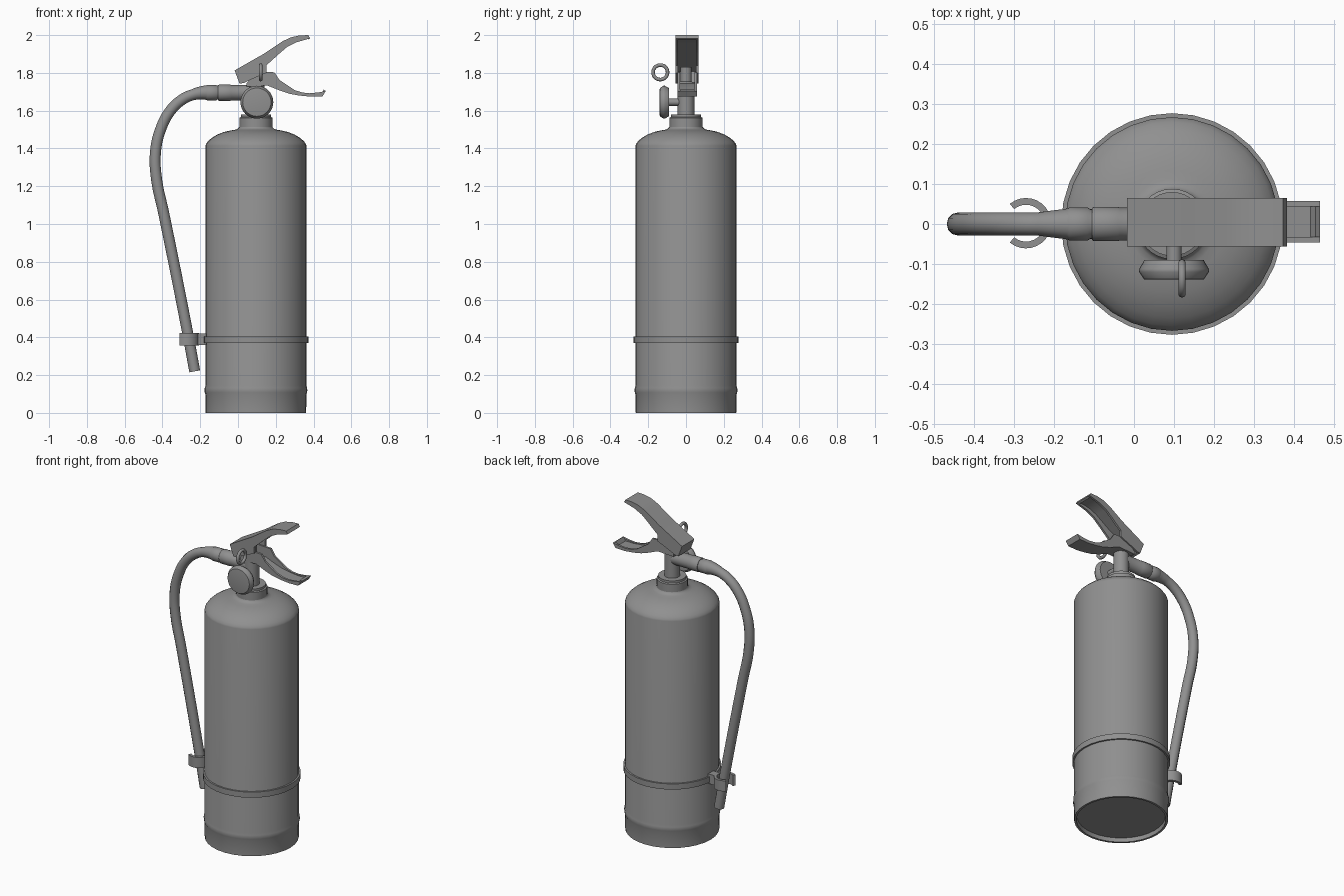
import bpy, bmesh
from math import cos, sin, pi, radians
from mathutils import Vector, Matrix

if "Cube" in bpy.data.objects:
    bpy.data.objects.remove(bpy.data.objects["Cube"])

CX = 0.095  # cylinder axis


def finish(name, bm):
    bmesh.ops.recalc_face_normals(bm, faces=bm.faces)
    me = bpy.data.meshes.new(name)
    bm.to_mesh(me)
    bm.free()
    ob = bpy.data.objects.new(name, me)
    bpy.context.collection.objects.link(ob)
    return ob


def lathe(name, prof, matrix, segs=32, closed=False):
    """Revolve (radius, height) points about local z."""
    bm = bmesh.new()
    vs = [bm.verts.new((r, 0, z)) for r, z in prof]
    pairs = list(zip(vs, vs[1:])) + ([(vs[-1], vs[0])] if closed else [])
    edges = [bm.edges.new(p) for p in pairs]
    bmesh.ops.spin(bm, geom=vs + edges, cent=(0, 0, 0), axis=(0, 0, 1),
                   angle=2 * pi, steps=segs, use_merge=True)
    bmesh.ops.remove_doubles(bm, verts=bm.verts, dist=1e-5)
    bmesh.ops.transform(bm, matrix=matrix, verts=bm.verts)
    return finish(name, bm)


def prism(bm, pts, y0, y1):
    """Extrude an x-z outline along y."""
    f = bm.faces.new([bm.verts.new((x, y0, z)) for x, z in pts])
    ext = bmesh.ops.extrude_face_region(bm, geom=[f])
    vs = [v for v in ext["geom"] if isinstance(v, bmesh.types.BMVert)]
    bmesh.ops.translate(bm, vec=(0, y1 - y0, 0), verts=vs)


def channel(name, web, rest, y0, y1, t=0.013):
    """Folded sheet lever: two side walls plus a web following one edge."""
    bm = bmesh.new()
    prism(bm, web + rest, y0, y0 + t)
    prism(bm, web + rest, y1 - t, y1)
    pts = [Vector(p) for p in web]
    inner = []
    for i, p in enumerate(pts):
        ds = [(b - a).normalized() for a, b in zip(pts[max(i - 1, 0):i + 1], pts[i:i + 1])]
        if i < len(pts) - 1:
            ds.append((pts[i + 1] - p).normalized())
        d = sum(ds, Vector((0, 0))).normalized()
        inner.append(p + Vector((-d.y, d.x)) * t)
    prism(bm, web + [tuple(p) for p in reversed(inner)], y0 + t, y1 - t)
    return finish(name, bm)


def at(x, y, z, axis="Z"):
    rot = {"Z": Matrix(), "X": Matrix.Rotation(pi / 2, 4, "Y"),
           "Y": Matrix.Rotation(pi / 2, 4, "X")}[axis]
    return Matrix.Translation((x, y, z)) @ rot


# Tank with recessed base, low bead and domed shoulder
lathe("tank", [(0, .025), (.25, .025), (.253, 0), (.266, 0), (.267, .095), (.271, .108),
               (.272, .12), (.271, .132), (.267, .145), (.267, 1.415), (.264, 1.424),
               (.255, 1.437), (.235, 1.455), (.205, 1.473), (.17, 1.487), (.135, 1.495),
               (.112, 1.499), (.097, 1.504), (.088, 1.513), (.086, 1.53), (0, 1.53)],
      at(CX, 0, 0))

# Strap band
lathe("strap_band", [(.262, .37), (.277, .37), (.277, .405), (.262, .405)],
      at(CX, 0, 0), closed=True)

# Collar nut and valve body
lathe("collar", [(0, 1.51), (.088, 1.51), (.088, 1.562), (.08, 1.566), (.08, 1.58), (0, 1.58)],
      at(CX, 0, 0))
lathe("valve_body", [(0, 1.57), (.044, 1.57), (.044, 1.745), (.03, 1.755), (.03, 1.83), (0, 1.83)],
      at(CX, 0, 0))

# Outlet pipe and hose ferrule
lathe("outlet", [(0, -.105), (.04, -.105), (.043, -.1), (.043, -.04), (.041, -.036),
                 (.041, CX), (0, CX)], at(0, 0, 1.695, "X"))
lathe("ferrule", [(0, -.17), (.036, -.17), (.041, -.162), (.041, -.115), (.037, -.11),
                  (.037, -.1), (0, -.1)], at(0, 0, 1.695, "X"))

# Pressure gauge and its stem
lathe("gauge", [(0, .09), (.074, .09), (.087, .112), (.087, .12),
                (.075, .138), (.07, .139), (0, .139)], at(.1, 0, 1.645, "Y"))
lathe("gauge_stem", [(0, .02), (.019, .02), (.019, .095), (0, .095)], at(.1, 0, 1.645, "Y"), 16)

# Safety ring
lathe("pull_ring", [(.0385 + .0095 * cos(a * pi / 5), .0095 * sin(a * pi / 5)) for a in range(10)],
      at(.12, -.136, 1.803, "X"), 32, closed=True)

# Squeeze levers
channel("upper_lever",
        [(.382, 1.983), (.372, 2.0), (.325, 1.998), (.28, 1.988), (.235, 1.967), (.14, 1.903),
         (-.018, 1.813), (.008, 1.744)],
        [(.03, 1.746), (.075, 1.768), (.15, 1.80), (.15, 1.84), (.22, 1.903), (.26, 1.937),
         (.31, 1.962)], -.056, .065)
channel("lower_handle",
        [(.045, 1.728), (.156, 1.733), (.22, 1.707), (.27, 1.69), (.325, 1.68), (.385, 1.674),
         (.447, 1.676), (.465, 1.704)],
        [(.43, 1.697), (.38, 1.692), (.34, 1.696), (.3, 1.709), (.22, 1.762), (.193, 1.803),
         (.1, 1.808), (.045, 1.745)], -.046, .057)

# Hose, flared where it meets the ferrule
path = [(-.16, 1.696, 1.36), (-.195, 1.694, 1.2), (-.24, 1.684, 1), (-.29, 1.662, 1),
        (-.357, 1.601, 1), (-.41, 1.5, 1), (-.437, 1.379, 1), (-.431, 1.236, 1),
        (-.394, 1.061, 1), (-.267, .426, 1), (-.229, .22, 1)]
cu = bpy.data.curves.new("hose", "CURVE")
cu.dimensions = "3D"
cu.bevel_depth = .029
cu.bevel_resolution = 4
cu.resolution_u = 6
cu.use_fill_caps = True
sp = cu.splines.new("BEZIER")
sp.bezier_points.add(len(path) - 1)
for bp, (x, z, r) in zip(sp.bezier_points, path):
    bp.co = (x, 0, z)
    bp.radius = r
    bp.handle_left_type = bp.handle_right_type = "AUTO"
hose = bpy.data.objects.new("hose", cu)
bpy.context.collection.objects.link(hose)
bpy.context.view_layer.objects.active = hose
hose.select_set(True)
bpy.ops.object.convert(target="MESH")

# Open C-shaped hose clip and its bracket to the band
bm = bmesh.new()
angs = [radians(-130 + 260 * i / 20) for i in range(21)]
ring = [(r * cos(a), r * sin(a)) for r, seq in ((.063, angs), (.046, angs[::-1])) for a in seq]
f = bm.faces.new([bm.verts.new((-.27 + x, .002 + y, .357)) for x, y in ring])
ext = bmesh.ops.extrude_face_region(bm, geom=[f])
bmesh.ops.translate(bm, vec=(0, 0, .066),
                    verts=[v for v in ext["geom"] if isinstance(v, bmesh.types.BMVert)])
finish("hose_clip", bm)
bm = bmesh.new()
prism(bm, [(-.212, .36), (-.168, .36), (-.168, .42), (-.212, .42)], -.025, .025)
finish("clip_bracket", bm)

# Dark grey finish; smooth shading with sharp creases kept
grey = bpy.data.materials.new("dark_grey")
grey.diffuse_color = (.28, .28, .28, 1)
grey.use_nodes = True
grey.node_tree.nodes["Principled BSDF"].inputs["Base Color"].default_value = grey.diffuse_color
for ob in bpy.context.collection.objects:
    ob.data.materials.clear()
    ob.data.materials.append(grey)
    ob.select_set(True)
bpy.context.view_layer.objects.active = bpy.data.objects["tank"]
bpy.ops.object.shade_smooth_by_angle(angle=radians(40))
